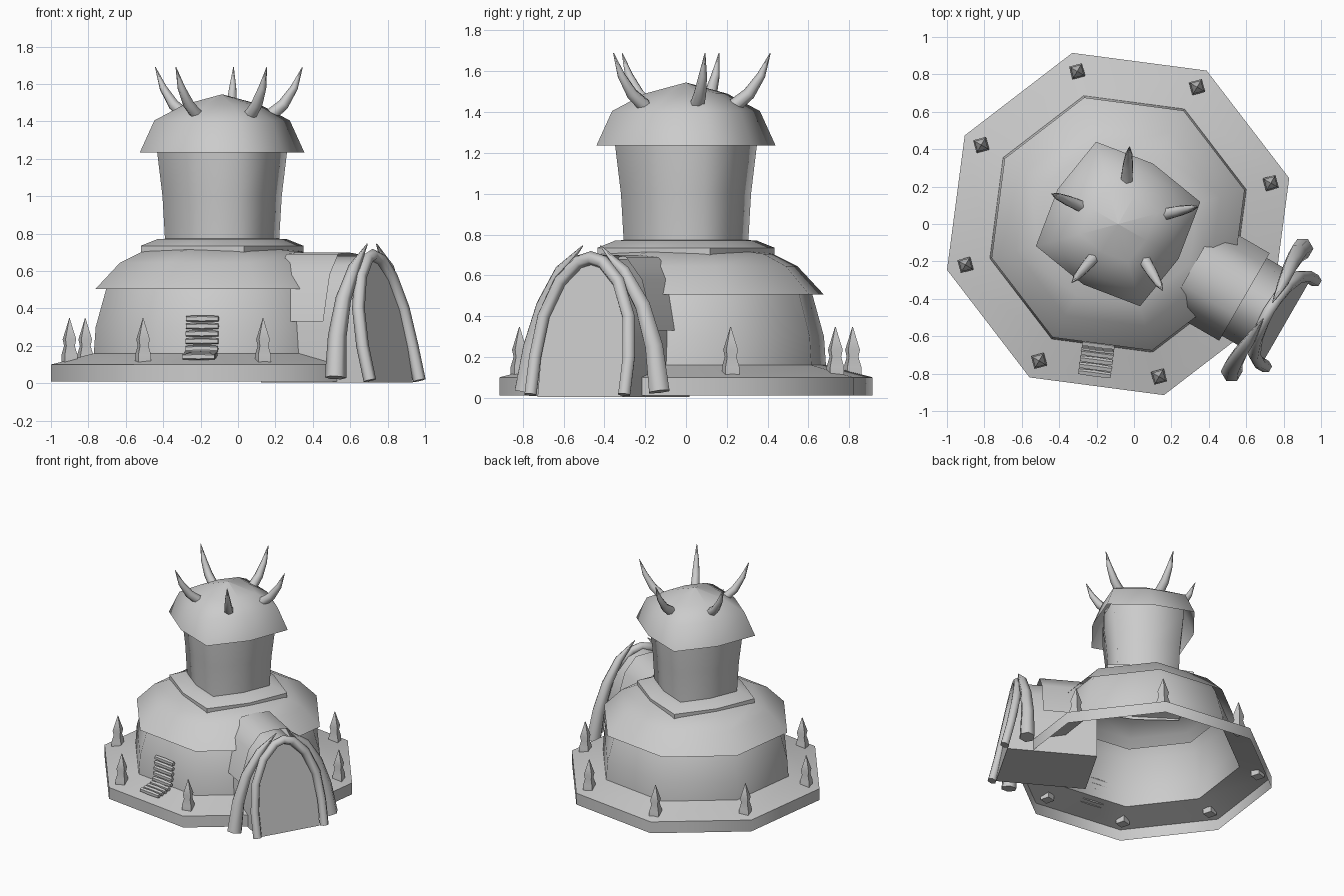
import bpy
import math
from mathutils import Vector

cube = bpy.data.objects.get("Cube")
if cube:
    bpy.data.objects.remove(cube, do_unlink=True)

CENTRE = Vector((-0.085, 0, 0))
TURN = math.radians(15)      # rotation of every polygonal ring
DOOR = math.radians(-30)     # direction the entrance faces

clay = bpy.data.materials.new("grey_clay")
clay.use_nodes = True
clay.diffuse_color = (0.6, 0.6, 0.6, 1)
clay.node_tree.nodes["Principled BSDF"].inputs["Base Color"].default_value = (0.6, 0.6, 0.6, 1)


def build(name, verts, faces, angle=50):
    mesh = bpy.data.meshes.new(name)
    mesh.from_pydata([tuple(v) for v in verts], [], faces)
    mesh.materials.append(clay)
    obj = bpy.data.objects.new(name, mesh)
    bpy.context.collection.objects.link(obj)
    bpy.ops.object.select_all(action='DESELECT')
    obj.select_set(True)
    bpy.context.view_layer.objects.active = obj
    bpy.ops.object.shade_smooth_by_angle(angle=math.radians(angle))
    return obj


def skin(rows, n, closed=True):
    """Quads between consecutive rows of n points."""
    return [(r * n + i, r * n + (i + 1) % n, (r + 1) * n + (i + 1) % n, (r + 1) * n + i)
            for r in range(rows - 1) for i in range(n if closed else n - 1)]


def lathe(name, profile, sides=8, mid=1.0, centre=CENTRE, turn=TURN, cap=False, angle=50):
    """Rings of (radius, z); every second corner is pulled in by mid."""
    verts = []
    for r, z in profile:
        for i in range(sides):
            a = turn + math.tau * i / sides
            k = r * (mid if i % 2 else 1)
            verts.append(centre + Vector((k * math.cos(a), k * math.sin(a), z)))
    faces = skin(len(profile), sides)
    if cap:
        last = (len(profile) - 1) * sides
        faces.append(tuple(range(last, last + sides)))
        faces.append(tuple(reversed(range(sides))))
    return build(name, verts, faces, angle)


def tube(name, path, radii, plane_normal, sides=6):
    """Tapered tube along a path lying near one plane."""
    verts = []
    for i, p in enumerate(path):
        t = (path[min(i + 1, len(path) - 1)] - path[max(i - 1, 0)]).normalized()
        n = plane_normal.cross(t).normalized()
        b = t.cross(n)
        for j in range(sides):
            a = math.tau * j / sides
            verts.append(p + radii[i] * (n * math.cos(a) + b * math.sin(a)))
    last = (len(path) - 1) * sides
    faces = skin(len(path), sides)
    faces += [tuple(reversed(range(sides))), tuple(range(last, last + sides))]
    return build(name, verts, faces, 65)


def polar(direction, u, v, z, centre=CENTRE):
    """u outward along direction, v sideways, z up."""
    c, s = math.cos(direction), math.sin(direction)
    return centre + Vector((u * c - v * s, u * s + v * c, z))


# Round hut: open base skirt, wall and overhanging roof
lathe("base_skirt", [(0.947, 0.01), (0.947, 0.10), (0.71, 0.16)])
lathe("hut_wall", [(0.71, 0.16), (0.70, 0.30), (0.64, 0.51), (0.60, 0.58)])
lathe("hut_roof", [(0.70, 0.505), (0.565, 0.645), (0.44, 0.705), (0.20, 0.735)])

# Square tower with collar and cap
lathe("tower_collar", [(0.45, 0.69), (0.45, 0.735), (0.36, 0.77), (0.28, 0.775)], mid=0.8)
lathe("tower_wall", [(0.315, 0.75), (0.33, 1.0), (0.36, 1.24), (0.36, 1.33)], mid=0.8, angle=85)
lathe("tower_cap", [(0.455, 1.235), (0.375, 1.405), (0.21, 1.49), (0.0, 1.545)], mid=0.82, angle=85)

# Five curved horns on the cap
horn_centre = Vector((-0.06, 0, 0))
for k in range(5):
    a = math.radians(13 + 72 * k)
    path = [polar(a, r, 0, z, horn_centre)
            for r, z in [(0.23, 1.425), (0.31, 1.49), (0.37, 1.58), (0.415, 1.69)]]
    tube(f"cap_horn_{k + 1}", path, [0.036, 0.031, 0.021, 0.002],
         Vector((-math.sin(a), math.cos(a), 0)))

# Seven spikes around the base, none at the entrance
for k in range(7):
    a = DOOR + math.tau * (k + 1) / 8
    lathe(f"base_spike_{k + 1}",
          [(0.05, 0.09), (0.05, 0.15), (0.033, 0.20), (0.042, 0.235), (0.022, 0.29), (0.002, 0.348)],
          sides=4, centre=polar(a, 0.845, 0, 0), turn=DOOR, cap=True)


# Entrance tunnel: side profile mirrored across the middle
def mirrored(half):
    return half + [(-v, z) for v, z in reversed(half[:-1])]


def vault(name, half, back, front, closed_front=False):
    outline = mirrored(half)
    n = len(outline)
    verts = [polar(DOOR, back, v, z) for v, z in outline]
    verts += [polar(DOOR, front(z), v, z) for v, z in outline]
    faces = skin(2, n, closed_front)
    if closed_front:
        faces.append(tuple(range(n, 2 * n)))
    return build(name, verts, faces)


vault("entrance_tunnel",
      [(0.24, 0.003), (0.24, 0.3), (0.2, 0.5), (0.11, 0.63), (0, 0.68)],
      0.38, lambda z: 1.04 - 0.17 * z, True)
vault("entrance_hood", [(0.27, 0.33), (0.2, 0.58), (0.11, 0.69), (0, 0.70)],
      0.46, lambda z: 0.78)

# Arch over the door, leaning back at the top
facing = Vector((math.cos(DOOR), math.sin(DOOR), 0))
half_arch = [(1.065, 0.265, 0.015), (1.02, 0.265, 0.2), (0.98, 0.24, 0.4),
             (0.95, 0.165, 0.57), (0.935, 0.07, 0.665)]
arch = half_arch + [(0.93, 0, 0.685)] + [(u, -v, z) for u, v, z in reversed(half_arch)]
tube("door_arch", [polar(DOOR, *p) for p in arch], [0.034] * len(arch), facing)

# Pair of tusks flanking the arch
for side, label in ((1, "left"), (-1, "right")):
    tusk = [(0.92, 0.38, 0.03), (0.91, 0.345, 0.25), (0.91, 0.28, 0.45),
            (0.92, 0.18, 0.62), (0.925, 0.05, 0.745)]
    tube(f"{label}_door_tusk", [polar(DOOR, u, side * v, z) for u, v, z in tusk],
         [0.058, 0.05, 0.042, 0.032, 0.003], facing)

# Slatted steps running down the wall and out over the base
STEPS = math.radians(262.5)
spot = polar(STEPS, 0, -0.02, 0)
across = polar(STEPS, 0, 1, 0) - CENTRE
slats = [(0.655, 0.345), (0.66, 0.305), (0.665, 0.265), (0.67, 0.225), (0.68, 0.185),
         (0.705, 0.16), (0.74, 0.152), (0.775, 0.147), (0.81, 0.142)]
for k, (u, z) in enumerate(slats):
    ends = [polar(STEPS, u, v, z, spot) for v in (-0.087, 0, 0.087)]
    tube(f"step_slat_{k + 1}", ends, [0.016, 0.019, 0.016], Vector((0, 0, 1)), 5)
